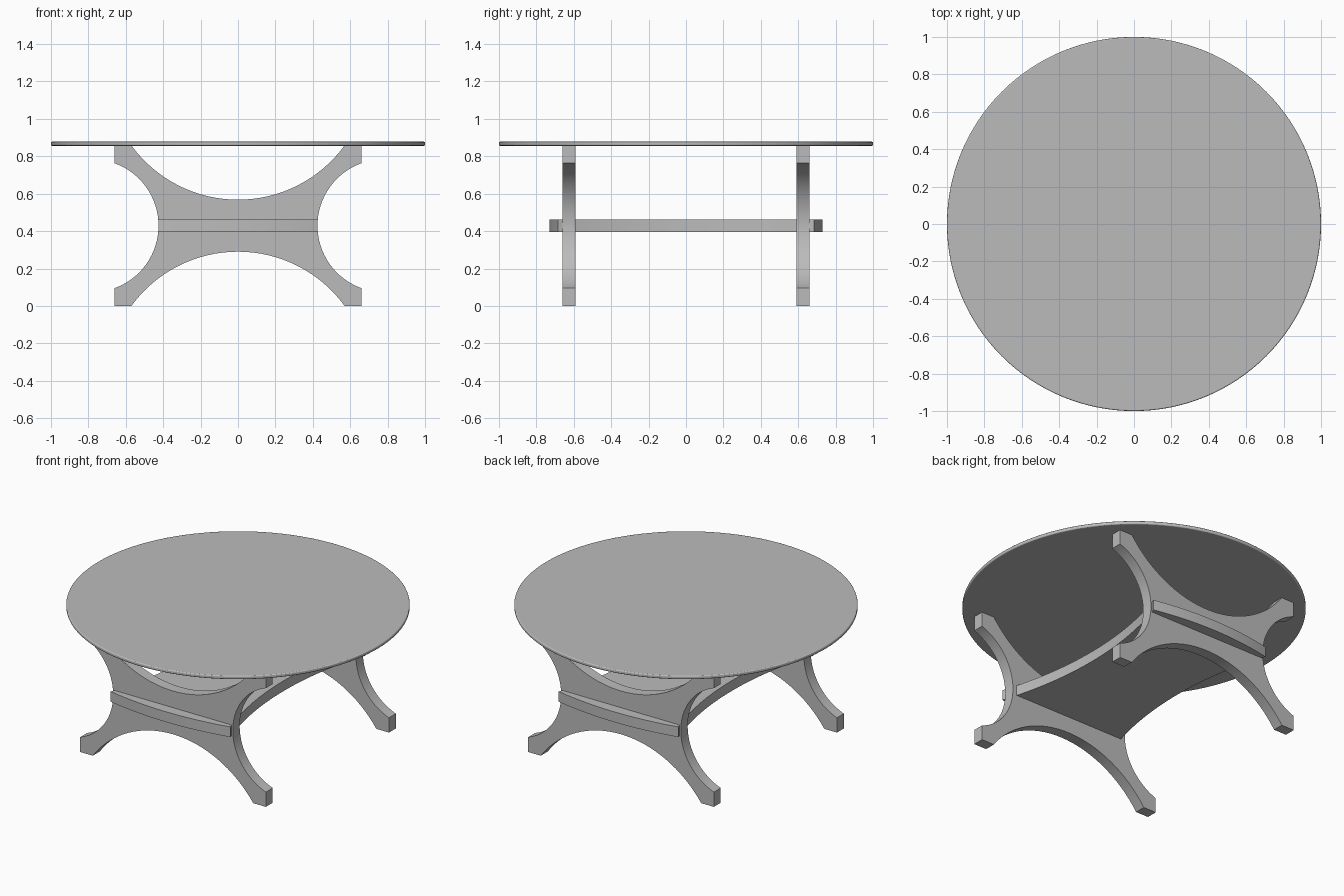
import bpy, bmesh, math
from mathutils import Vector

if "Cube" in bpy.data.objects:
    bpy.data.objects.remove(bpy.data.objects["Cube"], do_unlink=True)

grey = bpy.data.materials.new("plain grey")
grey.use_nodes = True
GREY = (0.5, 0.5, 0.5, 1)
grey.diffuse_color = GREY
grey.node_tree.nodes["Principled BSDF"].inputs["Base Color"].default_value = GREY


def arc(a, mid, b, steps=32):
    """Points on the circle through a, mid and b, where mid is the arc's middle."""
    a, mid, b = Vector(a), Vector(mid), Vector(b)
    chord_mid = (a + b) / 2
    half, sag = (b - a).length / 2, (mid - chord_mid).length
    radius = (half * half + sag * sag) / (2 * sag)
    inward = (chord_mid - mid).normalized()
    centre = mid + inward * radius
    along = (b - a).normalized()
    sweep = math.asin(min(1, half / radius))
    return [centre - inward * radius * math.cos(t) + along * radius * math.sin(t)
            for t in (sweep * (2 * i / steps - 1) for i in range(steps + 1))]


def finish(name, bm):
    bmesh.ops.recalc_face_normals(bm, faces=bm.faces)
    mesh = bpy.data.meshes.new(name)
    bm.to_mesh(mesh)
    bm.free()
    mesh.materials.append(grey)
    obj = bpy.data.objects.new(name, mesh)
    bpy.context.collection.objects.link(obj)
    bpy.ops.object.select_all(action="DESELECT")
    obj.select_set(True)
    bpy.context.view_layer.objects.active = obj
    bpy.ops.object.shade_smooth_by_angle(angle=math.radians(30))
    return obj


def extruded(name, outline, place, depth):
    """Fill an outline and extrude it; place maps 2D points to 3D."""
    bm = bmesh.new()
    face = bm.faces.new([bm.verts.new(place(p)) for p in outline])
    result = bmesh.ops.extrude_face_region(bm, geom=[face])
    moved = [v for v in result["geom"] if isinstance(v, bmesh.types.BMVert)]
    bmesh.ops.translate(bm, verts=moved, vec=depth)
    return finish(name, bm)


# Side panels: four splayed feet joined by four circular cut-outs
FOOT, INNER, TALL = 0.66, 0.57, 0.858
LOW, HIGH, WAIST = 0.095, 0.763, 0.425
mid_z = TALL / 2
panel = (arc((-INNER, 0), (0, 0.29), (INNER, 0))
         + [Vector((FOOT, 0))]
         + arc((FOOT, LOW), (WAIST, mid_z), (FOOT, HIGH))
         + [Vector((FOOT, TALL))]
         + arc((INNER, TALL), (0, 0.568), (-INNER, TALL))
         + [Vector((-FOOT, TALL))]
         + arc((-FOOT, HIGH), (-WAIST, mid_z), (-FOOT, LOW))
         + [Vector((-FOOT, 0))])
for name, y in (("front_leg_panel", -0.66), ("back_leg_panel", 0.59)):
    extruded(name, panel, lambda p: (p.x, y, p.y), (0, 0.07, 0))

# Shelf between the panels: bowed ends and hollow sides
END, BOW, HOLLOW = 0.685, 0.73, 0.315
shelf = (arc((-WAIST, -END), (0, -BOW), (WAIST, -END))
         + arc((WAIST, -END), (HOLLOW, 0), (WAIST, END))[1:-1]
         + arc((WAIST, END), (0, BOW), (-WAIST, END))
         + arc((-WAIST, END), (-HOLLOW, 0), (-WAIST, -END))[1:-1])
extruded("shelf", shelf, lambda p: (p.x, p.y, 0.395), (0, 0, 0.066))

# Round top with a softened rim
bm = bmesh.new()
bmesh.ops.create_cone(bm, cap_ends=True, segments=128, radius1=1, radius2=1, depth=0.022)
bmesh.ops.translate(bm, verts=bm.verts, vec=(0, 0, 0.867))
top = finish("table_top", bm)
bevel = top.modifiers.new("soft rim", "BEVEL")
bevel.width = 0.006
bevel.segments = 3
bevel.limit_method = "ANGLE"
